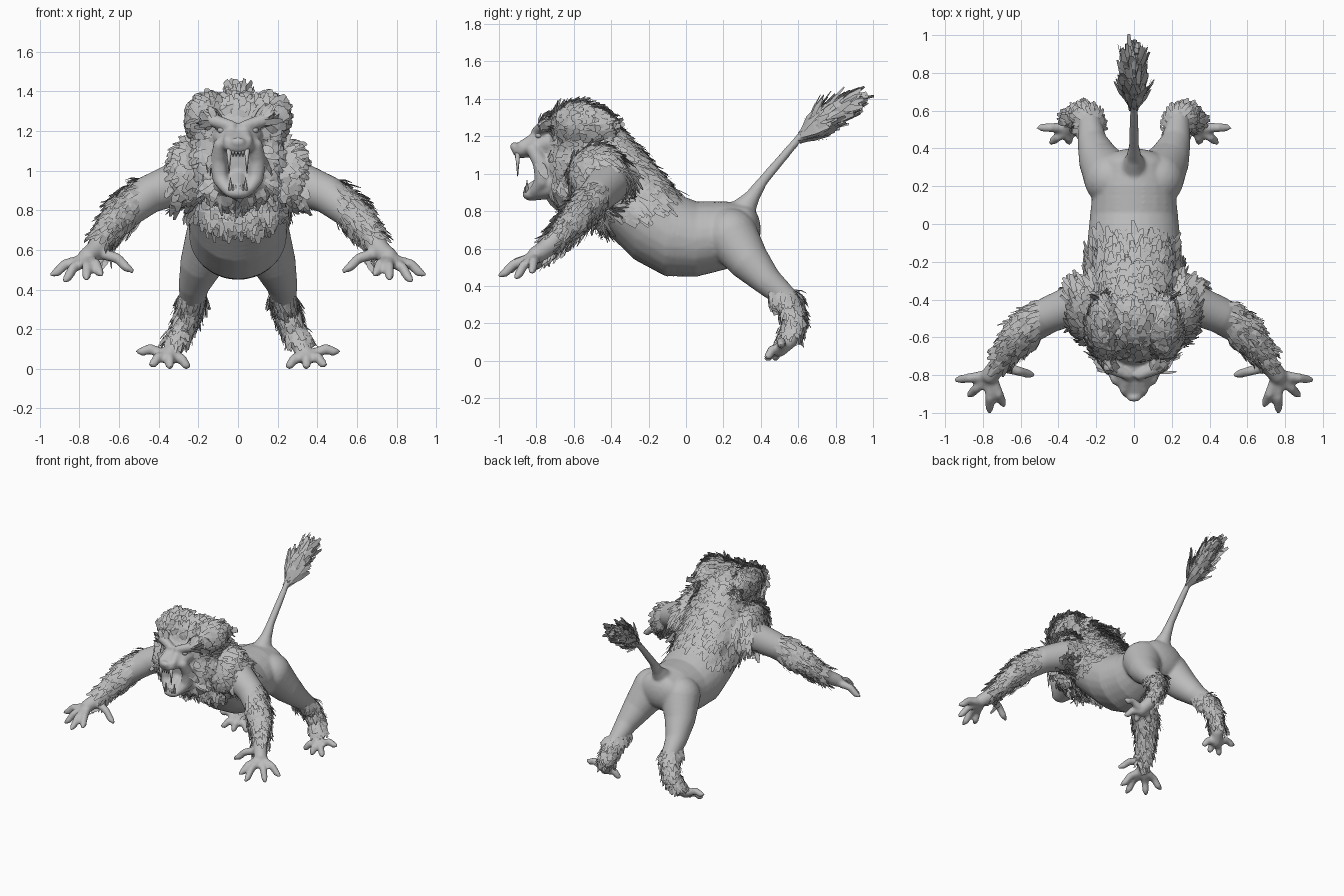
import bpy, bmesh, math, random
from mathutils import Vector, Matrix

random.seed(7)
cube = bpy.data.objects.get("Cube")
if cube:
    bpy.data.objects.remove(cube)

clay = bpy.data.materials.new("clay_grey")
clay.use_nodes = True
clay.diffuse_color = (0.5, 0.5, 0.5, 1)
clay.node_tree.nodes["Principled BSDF"].inputs["Base Color"].default_value = (0.5, 0.5, 0.5, 1)

# Unit ball reused by every rounded mass
bm = bmesh.new()
bmesh.ops.create_icosphere(bm, subdivisions=3, radius=1)
BALL_VERTS = [v.co.copy() for v in bm.verts]
BALL_FACES = [[v.index for v in f.verts] for f in bm.faces]
bm.free()


def finish(name, verts, faces, smooth=False):
    mesh = bpy.data.meshes.new(name)
    mesh.from_pydata(verts, [], faces)
    mesh.materials.append(clay)
    mesh.polygons.foreach_set("use_smooth", [smooth] * len(mesh.polygons))
    obj = bpy.data.objects.new(name, mesh)
    bpy.context.collection.objects.link(obj)
    return obj


def blob(shape, centre, radii):
    verts, faces = shape
    start = len(verts)
    (x, y, z), (a, b, c) = centre, radii
    verts.extend((x + v.x * a, y + v.y * b, z + v.z * c) for v in BALL_VERTS)
    faces.extend([i + start for i in f] for f in BALL_FACES)


def chain(shape, points, side=1):
    """Swept mass: (x, y, z, r) or (x, y, z, rx, ry, rz) stations."""
    full = [Vector((p[0] * side, *p[1:3], *(p[3:] if len(p) == 6 else p[3:] * 3)))
            for p in points]
    for a, b in zip(full, full[1:]):
        gap = (Vector(b[:3]) - Vector(a[:3])).length
        n = max(1, math.ceil(gap / (0.33 * min(*a[3:], *b[3:]))))
        for i in range(n + 1):
            q = a.lerp(b, i / n)
            blob(shape, q[:3], q[3:])


def digit(shape, base, tip, r, side):
    a, b = Vector(base), Vector(tip)
    knuckle = a.lerp(b, 0.5) + Vector((0, 0, 0.02))
    chain(shape, [(*a, r), (*knuckle, r * 0.85), (*a.lerp(b, 0.8), r * 0.8),
                  (*b, r * 0.45)], side)


# Torso, neck and head masses
flesh = ([], [])
chain(flesh, [(0, -0.42, 0.90, 0.25, 0.10, 0.20), (0, -0.25, 0.78, 0.25, 0.10, 0.25),
              (0, -0.10, 0.68, 0.25, 0.10, 0.23), (0, 0.05, 0.65, 0.235, 0.10, 0.203),
              (0, 0.20, 0.67, 0.22, 0.10, 0.185), (0, 0.31, 0.70, 0.18, 0.09, 0.14)])
chain(flesh, [(0, -0.48, 1.12, 0.20, 0.15, 0.18), (0, -0.33, 0.98, 0.22, 0.14, 0.17),
              (0, -0.15, 0.82, 0.20, 0.12, 0.13)])
blob(flesh, (0, -0.57, 1.18), (0.215, 0.19, 0.19))
blob(flesh, (0, -0.60, 1.06), (0.21, 0.17, 0.20))
blob(flesh, (0, -0.66, 0.94), (0.17, 0.10, 0.10))

# Muzzle, nose, lower jaw and tongue
chain(flesh, [(0, -0.72, 1.17, 0.13, 0.08, 0.08), (0, -0.83, 1.14, 0.095, 0.06, 0.055),
              (0, -0.885, 1.125, 0.07, 0.045, 0.042)])
blob(flesh, (0, -0.92, 1.145), (0.04, 0.022, 0.024))
chain(flesh, [(0, -0.72, 0.92, 0.11, 0.08, 0.055), (0, -0.83, 0.89, 0.065, 0.045, 0.035)])
chain(flesh, [(0, -0.75, 0.98, 0.035, 0.03, 0.022), (0, -0.84, 0.925, 0.028, 0.03, 0.016)])

# Tail with its swollen tuft core
chain(flesh, [(0, 0.30, 0.80, 0.07), (0, 0.35, 0.87, 0.042), (0, 0.41, 0.96, 0.028),
              (0, 0.60, 1.185, 0.022), (0, 0.71, 1.275, 0.042), (0, 0.83, 1.355, 0.034)])

for s in (1, -1):
    # Crown lobe, shoulder lobe, brow, nose fold and mouth corner
    blob(flesh, (0.145 * s, -0.57, 1.26), (0.095, 0.16, 0.115))
    blob(flesh, (0.235 * s, -0.48, 1.00), (0.095, 0.15, 0.15))
    chain(flesh, [(0.03, -0.80, 1.225, 0.028), (0.13, -0.76, 1.255, 0.035)], s)
    chain(flesh, [(0.03, -0.80, 1.20, 0.028), (0.05, -0.88, 1.15, 0.026)], s)
    chain(flesh, [(0.09, -0.82, 1.13, 0.035), (0.10, -0.775, 1.05, 0.042),
                  (0.09, -0.77, 0.96, 0.04), (0.06, -0.81, 0.91, 0.028)], s)
    # Arm and hand
    chain(flesh, [(0.15, -0.40, 0.95, 0.14), (0.30, -0.42, 0.94, 0.11),
                  (0.45, -0.48, 0.88, 0.097), (0.57, -0.56, 0.79, 0.085),
                  (0.66, -0.66, 0.68, 0.06), (0.72, -0.75, 0.60, 0.05),
                  (0.76, -0.80, 0.565, 0.048)], s)
    for tip in ((0.94, -0.825, 0.475), (0.875, -0.91, 0.445), (0.765, -0.995, 0.455),
                (0.69, -0.96, 0.475)):
        base = Vector((0.76, -0.80, 0.565)).lerp(Vector(tip), 0.25)
        digit(flesh, base, tip, 0.03, s)
    digit(flesh, (0.68, -0.76, 0.58), (0.535, -0.80, 0.495), 0.03, s)
    # Hind leg and foot
    chain(flesh, [(0.12, 0.24, 0.67, 0.145), (0.18, 0.33, 0.54, 0.112),
                  (0.22, 0.43, 0.43, 0.08), (0.235, 0.545, 0.33, 0.06),
                  (0.27, 0.58, 0.22, 0.05), (0.32, 0.55, 0.11, 0.047),
                  (0.35, 0.50, 0.062, 0.042)], s)
    for tip in ((0.25, 0.475, 0.012), (0.345, 0.43, 0.011), (0.44, 0.43, 0.02),
                (0.505, 0.51, 0.09)):
        base = Vector((0.345, 0.51, 0.07)).lerp(Vector(tip), 0.25)
        digit(flesh, base, tip, 0.029, s)

# Fuse the masses into one smooth skin
skin = finish("body", *flesh, smooth=True)
fuse = skin.modifiers.new("fuse", 'REMESH')
fuse.mode = 'VOXEL'
fuse.voxel_size = 0.011
fuse.use_smooth_shade = True
relax = skin.modifiers.new("relax", 'SMOOTH')
relax.factor, relax.iterations = 0.5, 5
graph = bpy.context.evaluated_depsgraph_get()
fused = bpy.data.meshes.new_from_object(skin.evaluated_get(graph))
skin.modifiers.clear()
skin.data = fused
fused.materials.clear()
fused.materials.append(clay)
patches = [(p.center.copy(), p.normal.copy(), p.area) for p in fused.polygons]


def fur(name, region, flow, count, length, width, lift):
    """Scatter bent, tapered fur cards over the skin inside a region."""
    roots = [p for p in patches if region(*p[0])]
    verts, faces = [], []
    for c, n, _ in random.choices(roots, weights=[p[2] for p in roots], k=count):
        d = flow(c).normalized()
        d = (d - n * d.dot(n) * 0.95).normalized()
        d = (d + Vector([random.uniform(-0.22, 0.22) for _ in range(3)])).normalized()
        across = d.cross(n).normalized()
        size = length * random.uniform(0.7, 1.2)
        half = width * random.uniform(0.7, 1.2) / 2
        i = len(verts)
        for t, w, h in ((-0.1, 0.8, -0.1), (0.5, 1, 0.75), (1, 0.45, 1)):
            mid = c + d * size * t + n * lift * h * random.uniform(0.7, 1.3)
            verts += [mid - across * half * w, mid + across * half * w]
        faces += [(i, i + 1, i + 3, i + 2), (i + 2, i + 3, i + 5, i + 4)]
    finish(name, verts, faces)


def on_mane(x, y, z):
    edge = 0.74 if y < -0.5 else 0.78 + max(0, y + 0.25) * 0.3
    on_face = y < -0.73 and abs(x) < 0.135 and 0.78 < z < 1.27
    return y < -0.08 and abs(x) < 0.33 and z > edge and not on_face


def away_from_nose(c):
    return (c - Vector((0, -0.9, 1.12))).normalized() + Vector((0, 0, -0.3))


# Fur: head, back mane, beard, forearms, shanks and tail tuft
fur("head_mane", lambda x, y, z: on_mane(x, y, z) and (y < -0.5 or z > 1.1),
    away_from_nose, 1700, 0.068, 0.042, 0.02)
fur("back_mane", lambda x, y, z: on_mane(x, y, z) and y >= -0.5,
    away_from_nose, 1200, 0.09, 0.036, 0.015)
fur("beard", lambda x, y, z: abs(x) < 0.19 and -0.74 < y < -0.42 and 0.71 < z < 0.88,
    lambda c: Vector((c.x * 0.8, 0.1, -1)), 260, 0.085, 0.034, 0.02)
for s, label in ((1, "left"), (-1, "right")):
    fur(label + "_forearm_fur", lambda x, y, z: 0.50 < x * s < 0.72 and y > -0.75 and z > 0.53,
        lambda c: Vector((0.6 * s, -0.42, -0.6)), 460, 0.078, 0.028, 0.02)
    fur(label + "_shank_fur", lambda x, y, z: x * s > 0.1 and 0.45 < y < 0.8 and 0.15 < z < 0.38,
        lambda c: Vector((0.3 * s, 0.1, -1)), 400, 0.07, 0.028, 0.02)
fur("tail_tuft", lambda x, y, z: y > 0.61 and z > 1.15,
    lambda c: Vector((0, 0.9, 0.33)), 240, 0.14, 0.04, 0.027)

# Teeth
bm = bmesh.new()


def tooth(x, y, root, tip, r):
    turn = math.pi if tip < root else 0
    m = Matrix.Translation((x, y, (root + tip) / 2)) @ Matrix.Rotation(turn, 4, 'X')
    bmesh.ops.create_cone(bm, cap_ends=True, segments=8, radius1=r, radius2=0.002,
                          depth=abs(tip - root), matrix=m)


for s in (1, -1):
    tooth(0.045 * s, -0.90, 1.11, 0.985, 0.014)
    tooth(0.038 * s, -0.85, 0.90, 0.965, 0.011)
    for x in (0.009 * s, 0.025 * s):
        tooth(x, -0.908, 1.10, 1.07, 0.008)
        tooth(x, -0.862, 0.90, 0.93, 0.007)
bm.verts.index_update()
finish("teeth", [v.co.copy() for v in bm.verts],
       [[v.index for v in f.verts] for f in bm.faces], smooth=True)
bm.free()

# Eyes
eyes = ([], [])
for s in (1, -1):
    blob(eyes, (0.08 * s, -0.785, 1.205), (0.024, 0.02, 0.018))
finish("eyes", *eyes, smooth=True)
